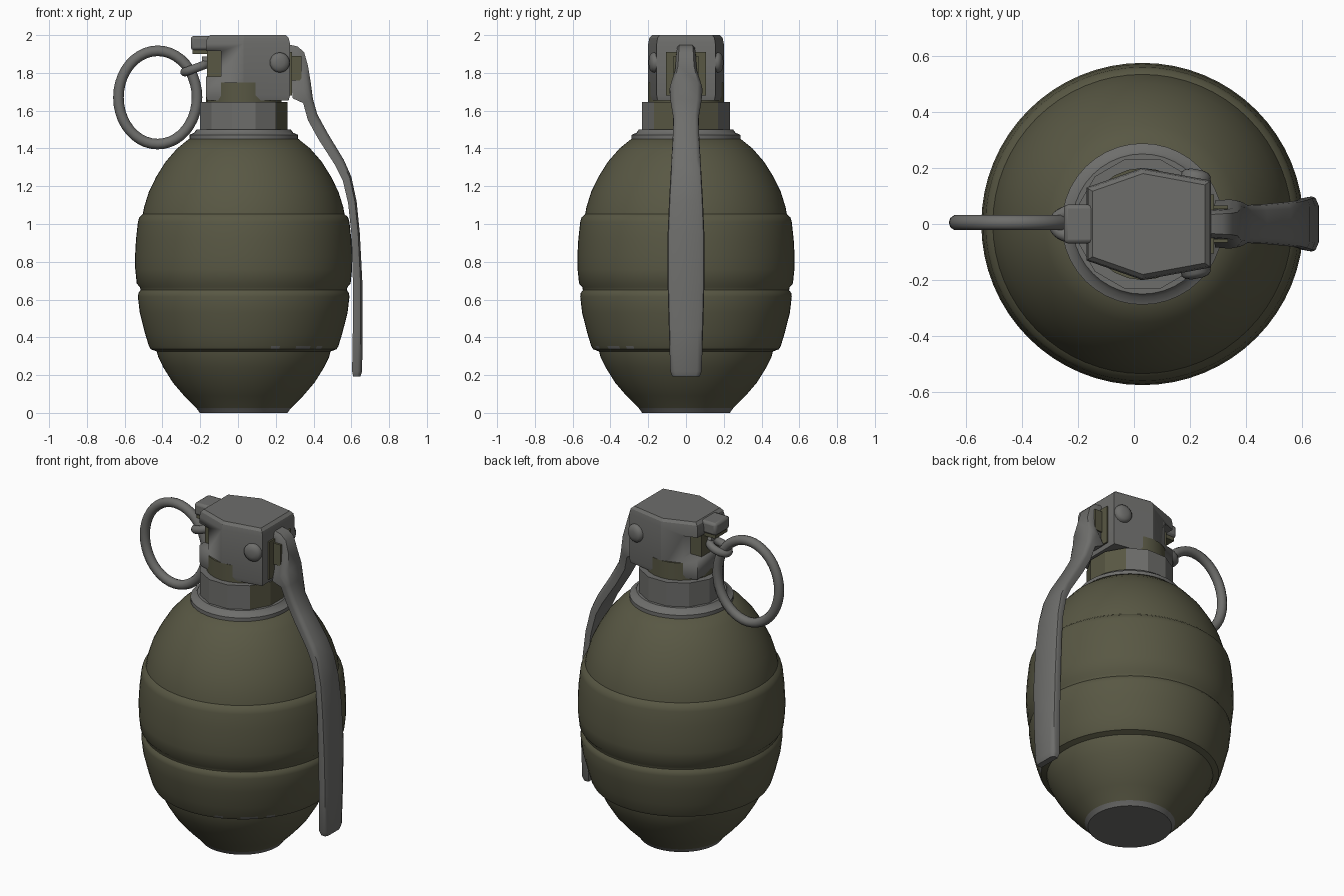
import bpy, bmesh, math
from mathutils import Vector, Matrix

if "Cube" in bpy.data.objects:
    bpy.data.objects.remove(bpy.data.objects["Cube"])

CX = 0.03  # axis of the body


def mat(name, c):
    m = bpy.data.materials.new(name)
    m.diffuse_color = (*c, 1)
    m.use_nodes = True
    m.node_tree.nodes["Principled BSDF"].inputs["Base Color"].default_value = m.diffuse_color
    return m


GREEN = mat("olive_paint", (0.098, 0.096, 0.057))
GREY = mat("bare_metal", (0.155, 0.155, 0.148))


def finish(name, bm, mats, rule=None, angle=35, bevel=0):
    bmesh.ops.recalc_face_normals(bm, faces=bm.faces)
    bm.normal_update()
    if rule:
        for f in bm.faces:
            f.material_index = rule(f)
    me = bpy.data.meshes.new(name)
    bm.to_mesh(me)
    bm.free()
    ob = bpy.data.objects.new(name, me)
    bpy.context.collection.objects.link(ob)
    for m in mats:
        me.materials.append(m)
    if bevel:
        b = ob.modifiers.new("bevel", 'BEVEL')
        b.width, b.segments, b.limit_method = bevel, 2, 'ANGLE'
    bpy.ops.object.select_all(action='DESELECT')
    ob.select_set(True)
    bpy.context.view_layer.objects.active = ob
    bpy.ops.object.shade_smooth_by_angle(angle=math.radians(angle))
    return ob


def skin(bm, rings, cap=True):
    rows = [[bm.verts.new(p) for p in r] for r in rings]
    n = len(rows[0])
    for a, b in zip(rows, rows[1:]):
        for i in range(n):
            j = (i + 1) % n
            bm.faces.new((a[i], a[j], b[j], b[i]))
    if cap:
        bm.faces.new(rows[0])
        bm.faces.new(rows[-1])


def lathe(name, profile, n, mats, rule=None, angle=35, turn=0.0):
    bm = bmesh.new()
    skin(bm, [[(CX + r * math.cos(2 * math.pi * (i + turn) / n),
                r * math.sin(2 * math.pi * (i + turn) / n), z) for i in range(n)]
              for r, z in profile])
    return finish(name, bm, mats, rule, angle)


def box(name, lo, hi, m, bevel=0.0):
    bm = bmesh.new()
    bmesh.ops.create_cube(bm, size=1)
    lo, hi = Vector(lo), Vector(hi)
    bmesh.ops.scale(bm, vec=hi - lo, verts=bm.verts)
    bmesh.ops.translate(bm, vec=(lo + hi) / 2, verts=bm.verts)
    return finish(name, bm, [m], bevel=bevel)


def torus(name, loc, rx, rz, r, m, tilt=0.0):
    # loop lying in the xz plane, turned about x by tilt
    bm = bmesh.new()
    n, k = 40, 10
    rings = []
    for i in range(n + 1):
        a = 2 * math.pi * i / n
        c = Vector((rx * math.cos(a), 0, rz * math.sin(a)))
        d = Vector((math.cos(a), 0, math.sin(a)))
        rings.append([c + d * r * math.cos(t) + Vector((0, r * math.sin(t), 0))
                      for t in (2 * math.pi * j / k for j in range(k))])
    skin(bm, rings, cap=False)
    bmesh.ops.remove_doubles(bm, verts=bm.verts, dist=1e-5)
    bm.transform(Matrix.Translation(loc) @ Matrix.Rotation(tilt, 4, 'Y')
                 @ (Matrix.Rotation(math.pi / 2, 4, 'X') if tilt else Matrix()))
    return finish(name, bm, [m], angle=80)


# body: egg with grooves; grey bottom and a few chipped patches above the low groove
def body_rule(f):
    c = f.calc_center_median()
    a = math.degrees(math.atan2(c.y, c.x - CX))
    if c.z < 0.02:
        return 1
    chip = -73 < a < -66 or -58 < a < -46 or -40 < a < -34
    return int(0.34 < c.z < 0.352 and chip)


lathe("body", [(0.232, 0), (0.25, 0.025), (0.315, 0.09), (0.375, 0.16), (0.425, 0.24),
               (0.452, 0.295), (0.46, 0.325), (0.492, 0.337), (0.502, 0.355), (0.522, 0.42),
               (0.55, 0.53), (0.56, 0.615), (0.557, 0.635), (0.546, 0.65), (0.549, 0.665),
               (0.566, 0.685), (0.574, 0.76), (0.575, 0.83), (0.57, 0.92), (0.56, 1.01),
               (0.553, 1.035), (0.534, 1.052), (0.527, 1.09), (0.502, 1.17), (0.463, 1.25),
               (0.413, 1.33), (0.352, 1.4), (0.29, 1.45), (0.2, 1.46)],
      64, [GREEN, GREY], body_rule)

# neck: flange, faceted collar, thin throat
lathe("neck_flange", [(0.27, 1.44), (0.288, 1.445), (0.288, 1.472), (0.262, 1.483), (0.25, 1.5)],
      40, [GREY])
lathe("neck_collar", [(0.24, 1.48), (0.24, 1.645)], 12, [GREY, GREEN],
      lambda f: int(f.normal.x > 0.6), angle=20, turn=0.5)
lathe("neck_throat", [(0.2, 1.6), (0.2, 1.75)], 24, [GREEN])

# head: six-sided cap with chamfered top and a notch for the pin
outline = [(-0.17, -0.13), (0.03, -0.2), (0.275, -0.155),
           (0.275, 0.155), (0.03, 0.2), (-0.17, 0.13)]
bm = bmesh.new()
skin(bm, [[(0.05 + (x - 0.05) * s, y * s, z) for x, y in outline]
          for s, z in ((0.97, 1.655), (1, 1.68), (1, 1.955), (0.97, 1.985), (0.9, 2.0))])
head = finish("fuze_head", bm, [GREY], angle=20)
cutter = box("notch_cutter", (-0.3, -0.3, 1.78), (-0.09, 0.3, 1.915), GREEN)
cutter.hide_render = True
cutter.hide_viewport = True
cut = head.modifiers.new("notch", 'BOOLEAN')
cut.object, cut.operation, cut.solver = cutter, 'DIFFERENCE', 'EXACT'
box("pin_lug", (-0.165, -0.085, 1.77), (-0.08, 0.085, 1.92), GREEN)
box("head_tab", (-0.25, -0.07, 1.92), (-0.12, 0.07, 1.995), GREY, 0.015)
box("tab_underside", (-0.24, -0.06, 1.9), (-0.12, 0.06, 1.925), GREEN)
box("lever_seat", (0.2, -0.105, 1.68), (0.285, 0.105, 1.91), GREEN)

# rivets on both cheeks of the head
for side, tag in ((-1, "front"), (1, "back")):
    bm = bmesh.new()
    n = 20
    skin(bm, [[(r * math.cos(2 * math.pi * i / n), r * math.sin(2 * math.pi * i / n), h)
               for i in range(n)]
              for r, h in ((0.053, -0.02), (0.053, 0.012), (0.042, 0.024), (0.02, 0.03))])
    normal = Vector((0.18, side, 0))
    bm.transform(Matrix.Translation((0.22, side * 0.165, 1.855))
                 @ normal.to_track_quat('Z', 'Y').to_matrix().to_4x4())
    finish("rivet_" + tag, bm, [GREY], angle=50)

# safety lever: outer x, z, inner x, z, half width
sections = [(0.27, 1.95, 0.25, 1.90, 0.048), (0.315, 1.94, 0.27, 1.84, 0.052),
            (0.35, 1.91, 0.28, 1.78, 0.055), (0.37, 1.84, 0.285, 1.72, 0.06),
            (0.385, 1.75, 0.29, 1.665, 0.088), (0.397, 1.66, 0.345, 1.64, 0.082),
            (0.42, 1.58, 0.37, 1.55, 0.068), (0.475, 1.48, 0.425, 1.45, 0.07),
            (0.56, 1.34, 0.515, 1.31, 0.078), (0.60, 1.25, 0.555, 1.23, 0.083),
            (0.628, 1.12, 0.583, 1.11, 0.09), (0.645, 0.95, 0.6, 0.95, 0.097),
            (0.658, 0.7, 0.608, 0.7, 0.098), (0.66, 0.45, 0.608, 0.45, 0.091),
            (0.657, 0.22, 0.604, 0.22, 0.083), (0.648, 0.193, 0.61, 0.193, 0.072)]
bm = bmesh.new()
rings = []
for xo, zo, xi, zi, w in sections:
    o, i = Vector((xo, 0, zo)), Vector((xi, 0, zi))
    rings.append([o.lerp(i, t) + Vector((0, w * s, 0)) for s, t in
                  ((-0.7, 0), (0.7, 0), (0.95, 0.2), (1, 0.45), (0.95, 1),
                   (-0.95, 1), (-1, 0.45), (-0.95, 0.2))])
skin(bm, rings)
finish("safety_lever", bm, [GREY], angle=45)
for s in (-1, 1):
    box("lever_cheek", (0.275, s * 0.06 - 0.006, 1.76), (0.335, s * 0.06 + 0.006, 1.89), GREEN)

# pull ring, the pin eye it hangs from, and the pin shaft
torus("pull_ring", (-0.425, 0.005, 1.67), 0.208, 0.247, 0.028, GREY)
torus("pin_eye", (-0.225, 0, 1.825), 0.06, 0.042, 0.024, GREY, tilt=-0.35)
bm = bmesh.new()
bmesh.ops.create_cone(bm, cap_ends=True, segments=16, radius1=0.032, radius2=0.032, depth=0.12)
bm.transform(Matrix.Translation((-0.13, 0, 1.855)) @ Matrix.Rotation(math.pi / 2, 4, 'Y'))
finish("pin_shaft", bm, [GREY])
